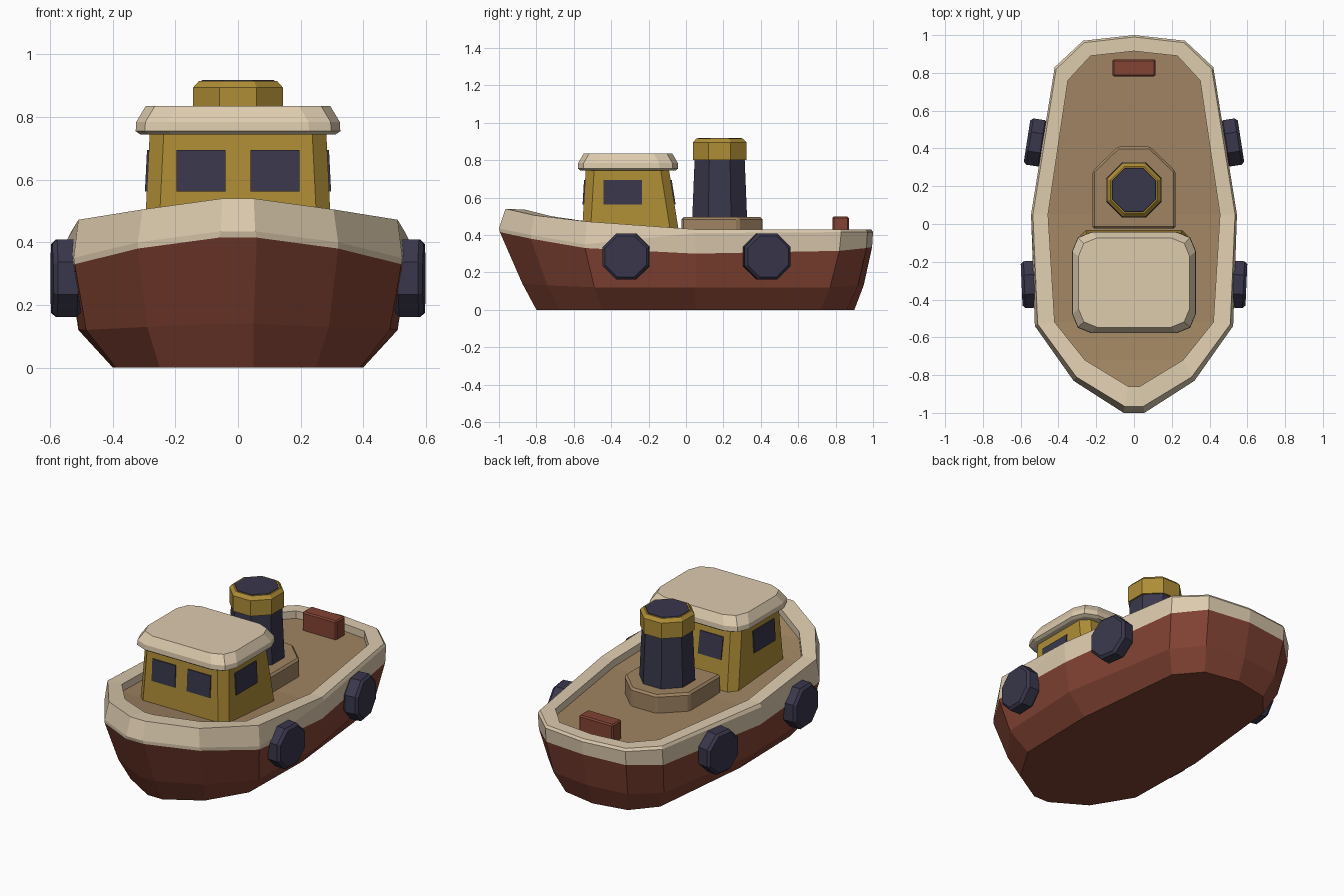
import bpy, bmesh, math
from mathutils import Vector, Matrix

if "Cube" in bpy.data.objects:
    bpy.data.objects.remove(bpy.data.objects["Cube"])


def material(name, rgb):
    m = bpy.data.materials.new(name)
    lin = [((c / 255 + 0.055) / 1.055) ** 2.4 for c in rgb]
    m.diffuse_color = (*lin, 1)
    m.use_nodes = True
    m.node_tree.nodes["Principled BSDF"].inputs["Base Color"].default_value = m.diffuse_color
    return m


RED = material("hull_red", (130, 67, 51))
CREAM = material("cream", (221, 203, 174))
YELLOW = material("mustard", (174, 141, 54))
NAVY = material("navy", (57, 55, 75))
WOOD = material("deck_tan", (160, 132, 98))


def finish(name, bm, mats, bevel=0):
    bmesh.ops.recalc_face_normals(bm, faces=bm.faces)
    me = bpy.data.meshes.new(name)
    bm.to_mesh(me)
    bm.free()
    for m in mats:
        me.materials.append(m)
    ob = bpy.data.objects.new(name, me)
    bpy.context.collection.objects.link(ob)
    if bevel:
        b = ob.modifiers.new("bevel", 'BEVEL')
        b.width, b.segments, b.limit_method = bevel, 1, 'ANGLE'
    return ob


def loft(name, rings, mats, ring_mats=None, cap_mat=0, bevel=0, matrix=None):
    """Skin a stack of equal-length rings and cap both ends."""
    bm = bmesh.new()
    vs = [[bm.verts.new(p) for p in r] for r in rings]
    n = len(rings[0])
    for k in range(len(vs) - 1):
        for i in range(n):
            j = (i + 1) % n
            f = bm.faces.new((vs[k][i], vs[k][j], vs[k + 1][j], vs[k + 1][i]))
            f.material_index = ring_mats[k] if ring_mats else 0
    bm.faces.new(vs[0][::-1])
    bm.faces.new(vs[-1]).material_index = cap_mat
    if matrix:
        bm.transform(matrix)
    return finish(name, bm, mats, bevel)


def octagon(apothem, z):
    r = apothem / math.cos(math.pi / 8)
    return [(r * math.cos(a), r * math.sin(a), z)
            for a in (math.pi / 8 + i * math.pi / 4 for i in range(8))]


# Hull: half outlines from bow to stern, skinned and mirrored
bottom = [(.05, -.80, 0), (.25, -.68, 0), (.39, -.45, 0), (.40, .05, 0),
          (.33, .72, 0), (.21, .86, 0), (0, .90, 0)]
bilge = [(.05, -.875, .14), (.29, -.74, .13), (.485, -.49, .12), (.51, .05, .12),
         (.39, .77, .12), (.25, .92, .13), (0, .95, .13)]
stripe = [(.06, -.995, .415), (.32, -.83, .38), (.522, -.54, .33), (.537, .05, .30),
          (.42, .82, .315), (.27, .965, .33), (0, .995, .335)]
side = [(.055, -1.0, .435), (.32, -.83, .40), (.525, -.54, .35), (.545, .05, .41),
        (.42, .83, .415), (.27, .97, .415), (0, 1.0, .415)]
rim = [(.05, -.965, .54), (.305, -.81, .505), (.51, -.53, .472), (.535, .05, .43),
       (.412, .82, .43), (.265, .96, .43), (0, .99, .43)]
inner = [(.03, -.86, .535), (.26, -.72, .50), (.42, -.52, .47), (.455, .05, .43),
         (.35, .76, .43), (.23, .89, .43), (0, .915, .43)]
deck = [(x, y, z - .045) for x, y, z in inner]

bm = bmesh.new()
rings = []
for half in (bottom, bilge, stripe, side, rim, inner, deck):
    full = half + [(-x, y, z) for x, y, z in half[-2::-1]]
    rings.append([bm.verts.new(p) for p in full])
n = len(rings[0])
for k, mi in enumerate((0, 0, 1, 1, 1, 1)):
    for i in range(n):
        j = (i + 1) % n
        bm.faces.new((rings[k][i], rings[k][j], rings[k + 1][j],
                      rings[k + 1][i])).material_index = mi
bm.faces.new(rings[0][::-1])
d = rings[-1]
for i in range(6):
    quad = [d[i], d[i + 1], d[n - 2 - i], d[n - 1 - i]]
    if i == 5:
        quad = [d[5], d[6], d[7]]
    bm.faces.new(quad).material_index = 2
finish("hull", bm, [RED, CREAM, WOOD])


# Cabin: tapered box with chamfered corners
def front_y(z):
    return -.555 + (z - .43) * .06


def back_y(z):
    return -.04 - (z - .43) * .16


def side_x(z):
    return .298 - (z - .43) * .05


def cabin_ring(z, c=.045):
    x, f, b = side_x(z), front_y(z), back_y(z)
    return [(x - c, f, z), (x, f + c, z), (x, b - c, z), (x - c, b, z),
            (c - x, b, z), (-x, b - c, z), (-x, f + c, z), (c - x, f, z)]


loft("cabin", [cabin_ring(.37), cabin_ring(.77)], [YELLOW])


# Cabin windows: thin plates lying on the sloped walls
def window(name, corners, out):
    out = Vector(out)
    loft(name, [[Vector(c) - out * .003 for c in corners],
                [Vector(c) + out * .006 for c in corners]], [NAVY])


Z0, Z1 = .563, .695
for s, label in ((1, "right"), (-1, "left")):
    for wall, fy, ny in (("front", front_y, -1), ("back", back_y, 1)):
        window(f"{wall}_window_{label}",
               [(s * x, fy(z), z) for x, z in
                ((.04, Z0), (.197, Z0), (.197, Z1), (.04, Z1))], (0, ny, 0))
    window(f"side_window_{label}",
           [(s * side_x(z), y, z) for y, z in
            ((-.44, Z0), (-.235, Z0), (-.235, Z1), (-.44, Z1))], (s, 0, 0))


# Roof: stacked rounded rectangles
def rounded(a, b, z, r=.10, cy=-.31):
    pts = []
    for q, (sx, sy) in enumerate(((1, 1), (-1, 1), (-1, -1), (1, -1))):
        for t in range(3):
            ang = math.pi / 2 * q + math.pi / 4 * t
            pts.append((sx * (a - r) + r * math.cos(ang),
                        cy + sy * (b - r) + r * math.sin(ang), z))
    return pts


loft("roof", [rounded(.312, .255, .745), rounded(.327, .268, .755),
              rounded(.325, .266, .785), rounded(.295, .237, .835)], [CREAM])

# Funnel plinth and funnel
plinth = [(-.22, -.025), (.22, -.025), (.22, .28), (.085, .41), (-.085, .41), (-.22, .28)]
loft("funnel_base", [[(x, y, z) for x, y in plinth] for z in (.37, .495)],
     [WOOD], bevel=.012)
loft("funnel", [octagon(.147, .48), octagon(.134, .80), octagon(.143, .80),
                octagon(.143, .895), octagon(.125, .915), octagon(.117, .915),
                octagon(.115, .918)],
     [NAVY, YELLOW], ring_mats=(0, 1, 1, 1, 1, 0),
     matrix=Matrix.Translation((0, .18, 0)))

# Stern box
loft("stern_box", [[(x, y, z) for x, y in ((-.115, .782), (.115, .782), (.115, .872), (-.115, .872))]
                   for z in (.37, .498)], [RED], bevel=.008)

# Fenders: octagonal drums turned to follow the hull side
for s, label in ((1, "right"), (-1, "left")):
    for end, cx, cy, turn in (("front", .55, -.32, -2.5), ("back", .522, .432, 8.8)):
        yaw = math.radians(turn if s > 0 else 180 - turn)
        m = (Matrix.Translation((s * cx, cy, .285)) @ Matrix.Rotation(yaw, 4, 'Z')
             @ Matrix.Rotation(math.pi / 2, 4, 'Y'))
        loft(f"{end}_fender_{label}",
             [octagon(.110, -.047), octagon(.124, -.033), octagon(.124, .030),
              octagon(.110, .045)], [NAVY], matrix=m)
